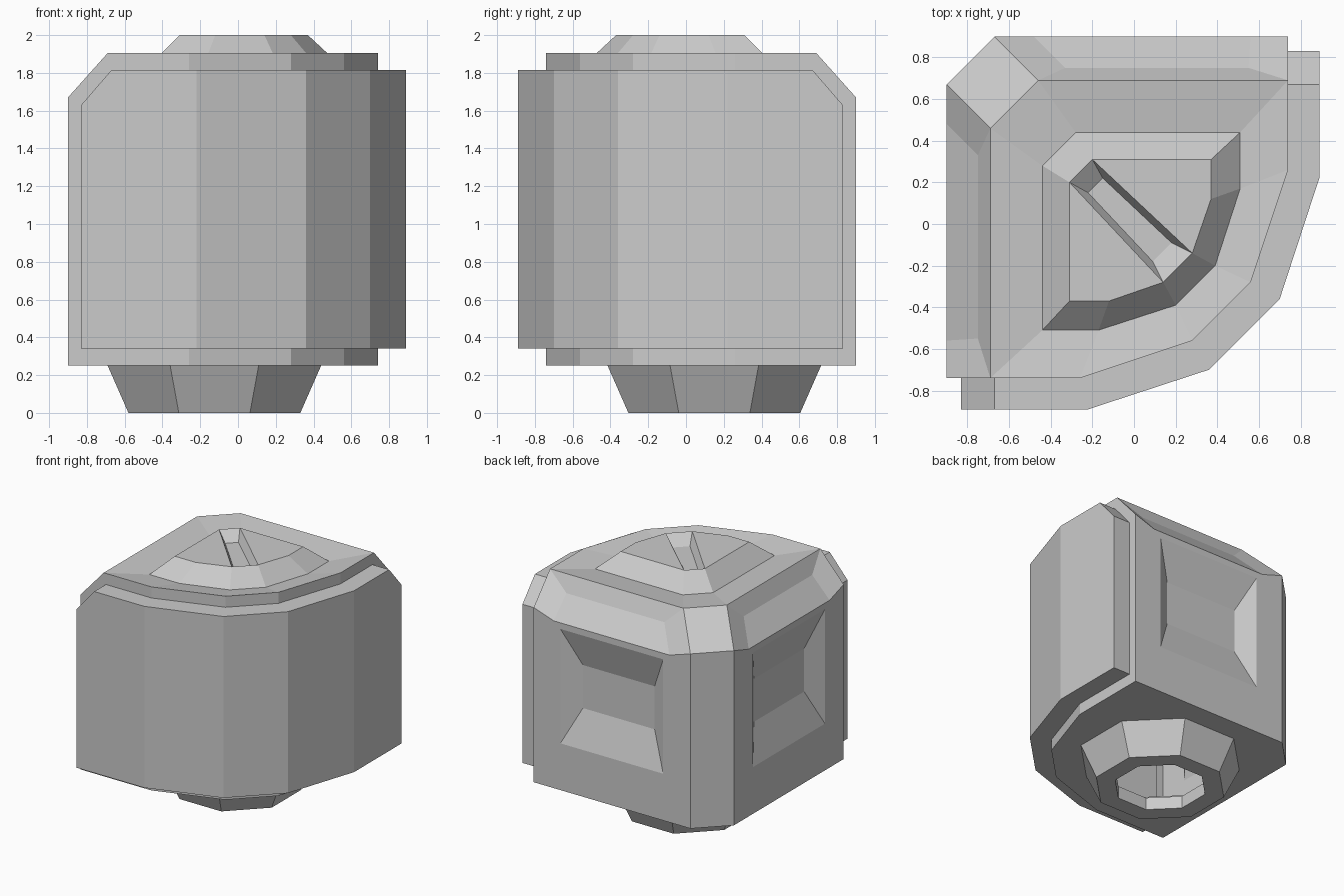
import bpy, bmesh, math

cube = bpy.data.objects.get("Cube")
if cube:
    bpy.data.objects.remove(cube, do_unlink=True)

grey = bpy.data.materials.new("plain_grey")
grey.use_nodes = True
grey.diffuse_color = (0.6, 0.6, 0.6, 1)
grey.node_tree.nodes["Principled BSDF"].inputs["Base Color"].default_value = (0.6, 0.6, 0.6, 1)


def lift(points, z):
    return [(x, y, z) for x, y in points]


def swap(p):
    """Mirror across the diagonal plane y = -x."""
    return (-p[1], -p[0], p[2])


def bridge(faces, a, b, closed=True):
    """Quads between two point rows of equal length."""
    n = len(a)
    for i in range(n if closed else n - 1):
        j = (i + 1) % n
        faces.append([a[i], a[j], b[j], b[i]])


def make_object(name, faces, solid=True):
    bm = bmesh.new()
    for f in faces:
        bm.faces.new([bm.verts.new(p) for p in f])
    bmesh.ops.remove_doubles(bm, verts=bm.verts, dist=0.002)
    bmesh.ops.recalc_face_normals(bm, faces=bm.faces)
    if not solid:
        # Open sheets: turn the whole sheet outward
        top = max(bm.faces, key=lambda f: f.calc_center_median().z)
        if top.normal.z < 0:
            bmesh.ops.reverse_faces(bm, faces=bm.faces)
    mesh = bpy.data.meshes.new(name)
    bm.to_mesh(mesh)
    bm.free()
    mesh.materials.append(grey)
    obj = bpy.data.objects.new(name, mesh)
    bpy.context.collection.objects.link(obj)
    return obj


# Outlines, clockwise from the cut back corner
ROUND = [(0.74, 0.26), (0.56, -0.28), (0.28, -0.56), (-0.26, -0.74)]
FOOT = [(-0.9, 0.67), (-0.67, 0.9), (0.74, 0.9)] + ROUND + [(-0.9, -0.74)]
RIM = [(-0.69, 0.46), (-0.46, 0.69), (0.74, 0.69)] + ROUND + [(-0.69, -0.74)]
LOW, SHOULDER, TOP = 0.25, 1.67, 1.905
b, w, r = lift(FOOT, LOW), lift(FOOT, SHOULDER), lift(RIM, TOP)

# Body: plain walls and cut corner
body = [[b[0], b[1], w[1], w[0]], [w[0], w[1], r[1], r[0]],
        [b[2], b[3], r[3], r[2], w[2]], [b[6], b[7], w[7], r[7], r[6]]]
bridge(body, b[3:7], r[3:7], closed=False)

# Body: back wall with sunken panel and sunken shoulder, repeated on the side
f1, f2 = (-0.48, 0.9, 1.61), (0.56, 0.9, 1.61)
g1, g2 = (-0.33, 0.75, 1.78), (0.55, 0.75, 1.78)


def panel(x0, x1, z0, z1, y):
    return [(x0, y, z0), (x1, y, z0), (x1, y, z1), (x0, y, z1)]


p = panel(-0.425, 0.5, 0.63, 1.56, 0.9)
q = panel(-0.285, 0.36, 0.92, 1.27, 0.81)
back = [[b[1], b[2], p[1], p[0]], [b[2], w[2], f2, p[2], p[1]],
        [f2, f1, p[3], p[2]], [w[1], b[1], p[0], p[3], f1], q,
        [w[1], f1, g1, r[1]], [r[1], g1, g2, r[2]],
        [w[2], r[2], g2, f2], [f1, f2, g2, g1]]
bridge(back, p, q)
body += back + [[swap(v) for v in face] for face in back]

# Body: dished top rising into a cap with a diagonal slot
cap_low = lift([(-0.44, 0.28), (-0.28, 0.44), (0.51, 0.44), (0.51, 0.17),
                (0.39, -0.2), (0.2, -0.39), (-0.17, -0.51), (-0.44, -0.51)], 1.87)
t = lift([(-0.31, 0.2), (-0.2, 0.31), (0.37, 0.31), (0.37, 0.12),
          (0.28, -0.14), (0.14, -0.28), (-0.12, -0.37), (-0.31, -0.37)], 2.0)
bridge(body, r, cap_low)
bridge(body, cap_low, t)
slot = [t[0], t[1], t[4], t[5]]
slot_floor = lift([(-0.22, 0.15), (-0.15, 0.22), (0.18, -0.09), (0.09, -0.18)], 1.93)
body += [t[1:5], t[5:] + [t[0]], slot_floor]
bridge(body, slot, slot_floor)


# Body: underside and hollow octagonal base
def octagon(half_width, z):
    radius = half_width / math.cos(math.pi / 8)
    angles = [math.radians(157.5 - 45 * i) for i in range(8)]
    return [(-0.125 + radius * math.cos(a), 0.15 + radius * math.sin(a), z) for a in angles]


rings = [b, octagon(0.565, LOW), octagon(0.455, 0), octagon(0.32, 0), octagon(0.32, 0.1)]
for lower, upper in zip(rings, rings[1:]):
    bridge(body, lower, upper)
make_object("body", body, solid=False)

# Curved outer guard wrapped around the front
half = [(0.89, 0.83), (0.89, 0.67), (0.89, 0.22), (0.7, -0.36)]
outer = half + [(-y, -x) for x, y in reversed(half)]
inner_half = [(0.73, 0.83), (0.73, 0.67), (0.73, 0.26), (0.55, -0.28)]
inner = inner_half + [(-y, -x) for x, y in reversed(inner_half)]
heights = [1.63] + [1.815] * 6 + [1.63]
ob, ib = lift(outer, 0.34), lift(inner, 0.34)
ot = [(x, y, z) for (x, y), z in zip(outer, heights)]
it = [(x, y, z) for (x, y), z in zip(inner, heights)]
guard = [[ob[i], ot[i], it[i], ib[i]] for i in (0, -1)]
for low_row, high_row in ((ob, ot), (ot, it), (it, ib), (ib, ob)):
    bridge(guard, low_row, high_row, closed=False)
make_object("front_guard", guard)
